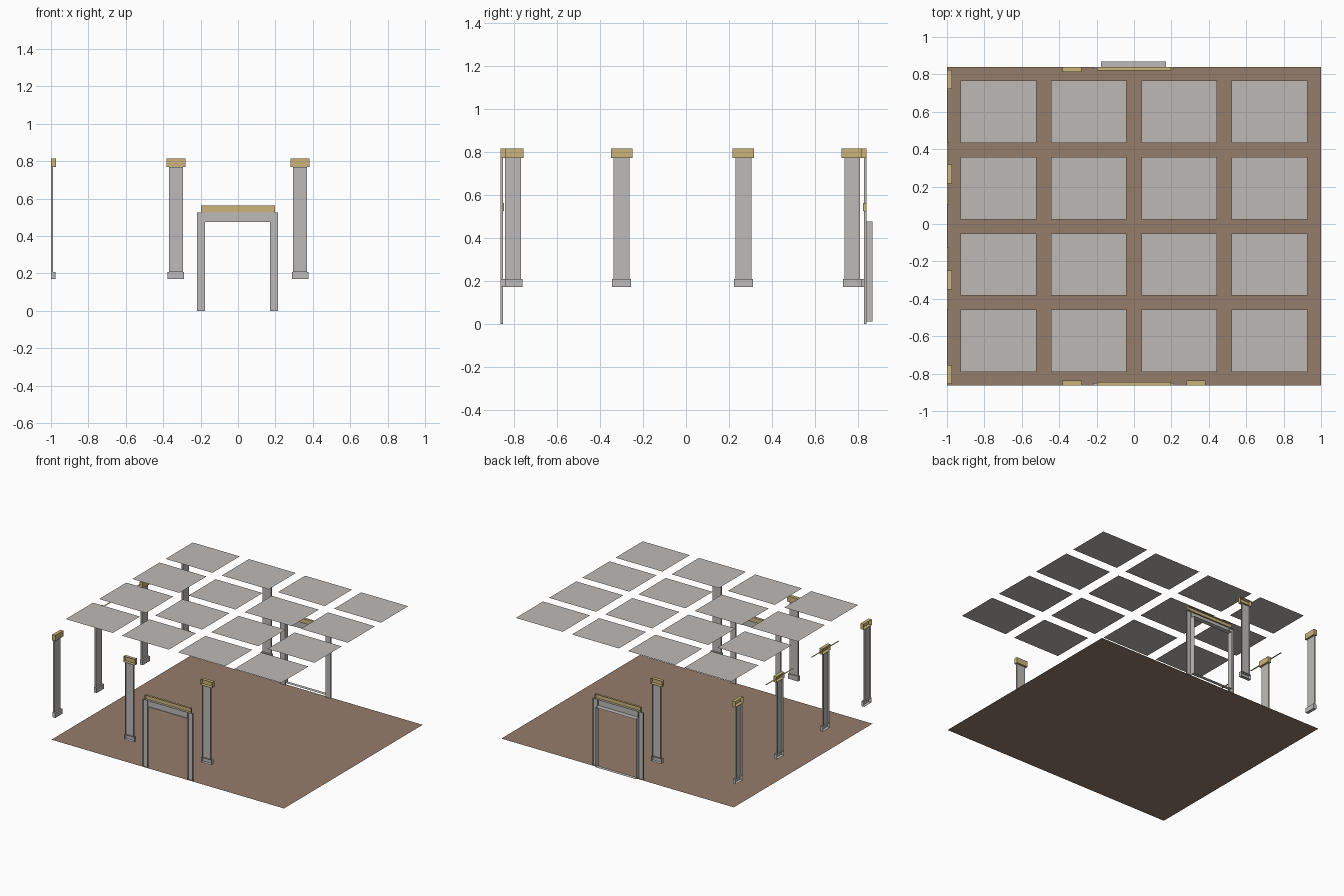
import bpy, bmesh
from mathutils import Matrix, Vector

if "Cube" in bpy.data.objects:
    bpy.data.objects.remove(bpy.data.objects["Cube"])


def material(name, rgb):
    m = bpy.data.materials.new(name)
    m.diffuse_color = (*rgb, 1)
    m.use_nodes = True
    m.node_tree.nodes["Principled BSDF"].inputs["Base Color"].default_value = m.diffuse_color
    return m


STONE = material("pale stone", (0.51, 0.50, 0.48))
PANEL = material("ceiling grey", (0.51, 0.485, 0.47))
GOLD = material("gold trim", (0.60, 0.46, 0.20))
BROWN = material("brown floor", (0.30, 0.205, 0.145))

Y0, Y1 = -0.863, 0.84          # front and back wall lines
# wall placements: local x runs along the wall, local +y points into the room
FRONT = Matrix.Translation((0, Y0, 0))
BACK = Matrix.Translation((0, Y1, 0)) @ Matrix.Scale(-1, 4, (0, 1, 0))
LEFT = Matrix(((0, 1, 0, -1), (1, 0, 0, 0), (0, 0, 1, 0), (0, 0, 0, 1)))


def finish(name, bm, mat, place=Matrix()):
    bm.transform(place)
    if place.determinant() < 0:
        bmesh.ops.reverse_faces(bm, faces=bm.faces[:])
    me = bpy.data.meshes.new(name)
    bm.to_mesh(me)
    bm.free()
    me.materials.append(mat)
    ob = bpy.data.objects.new(name, me)
    bpy.context.collection.objects.link(ob)


def box(name, lo, hi, mat, place=Matrix(), open_dirs=()):
    """Box between two corners, with the faces pointing in open_dirs left out."""
    lo, hi = Vector(lo), Vector(hi)
    bm = bmesh.new()
    bmesh.ops.create_cube(bm, size=1, matrix=Matrix.Translation((lo + hi) / 2)
                          @ Matrix.Diagonal((*(hi - lo), 1)))
    bm.normal_update()
    gone = [f for f in bm.faces if any(f.normal.dot(Vector(d)) > 0.9 for d in open_dirs)]
    bmesh.ops.delete(bm, geom=gone, context='FACES')
    finish(name, bm, mat, place)


def sheet(name, x0, x1, y0, y1, z, mat):
    bm = bmesh.new()
    bm.faces.new([bm.verts.new(p) for p in
                  ((x0, y0, z), (x1, y0, z), (x1, y1, z), (x0, y1, z))])
    finish(name, bm, mat)


WALL_SIDE = [(0, -1, 0)]       # parts are hollow towards the wall


def pilaster(name, c, place):
    box(name + "_base", (c - .044, 0, .17), (c + .044, .024, .208), STONE, place, WALL_SIDE)
    box(name + "_shaft", (c - .037, 0, .208), (c + .037, .012, .77), STONE, place,
        WALL_SIDE + [(0, 0, 1), (0, 0, -1)])
    box(name + "_cap", (c - .05, 0, .77), (c + .05, .027, .814), GOLD, place, WALL_SIDE)


def door_frame(name, place):
    for side, a, b in (("left", -.219, -.176), ("right", .171, .214)):
        box(f"{name}_{side}_jamb", (a, 0, 0), (b, .012, .525), STONE, place, WALL_SIDE)
    box(name + "_lintel", (-.176, 0, .475), (.171, .010, .525), STONE, place, WALL_SIDE)
    box(name + "_cornice", (-.198, 0, .525), (.198, .018, .562), GOLD, place, WALL_SIDE)


# floor and 4 x 4 ceiling panels
sheet("floor", -1, 1, Y0, Y1, 0, BROWN)
for i in range(4):
    for j in range(4):
        cx, cy = -.7245 + .483 * i, -.625 + .4085 * j
        sheet(f"ceiling_panel_{i}_{j}", cx - .202, cx + .202, cy - .167, cy + .167, .93, PANEL)

# pilasters
for c in (-.332, .332):
    pilaster("front_pilaster", c, FRONT)
pilaster("back_pilaster", -.332, BACK)
for c in (-.805, -.299, .267, .773):
    pilaster("left_pilaster", c, LEFT)

# door frames
door_frame("front_door", FRONT)
door_frame("back_door", BACK)

# open passage behind the back door
box("back_door_reveal", (-.176, Y1, .01), (.171, .868, .475), STONE, Matrix(),
    [(0, 1, 0), (0, -1, 0)])

# narrow ledges high on the left wall
for c in (-.29, .27):
    sheet("left_wall_ledge", -1, -.988, c - .168, c + .168, .797, GOLD)
